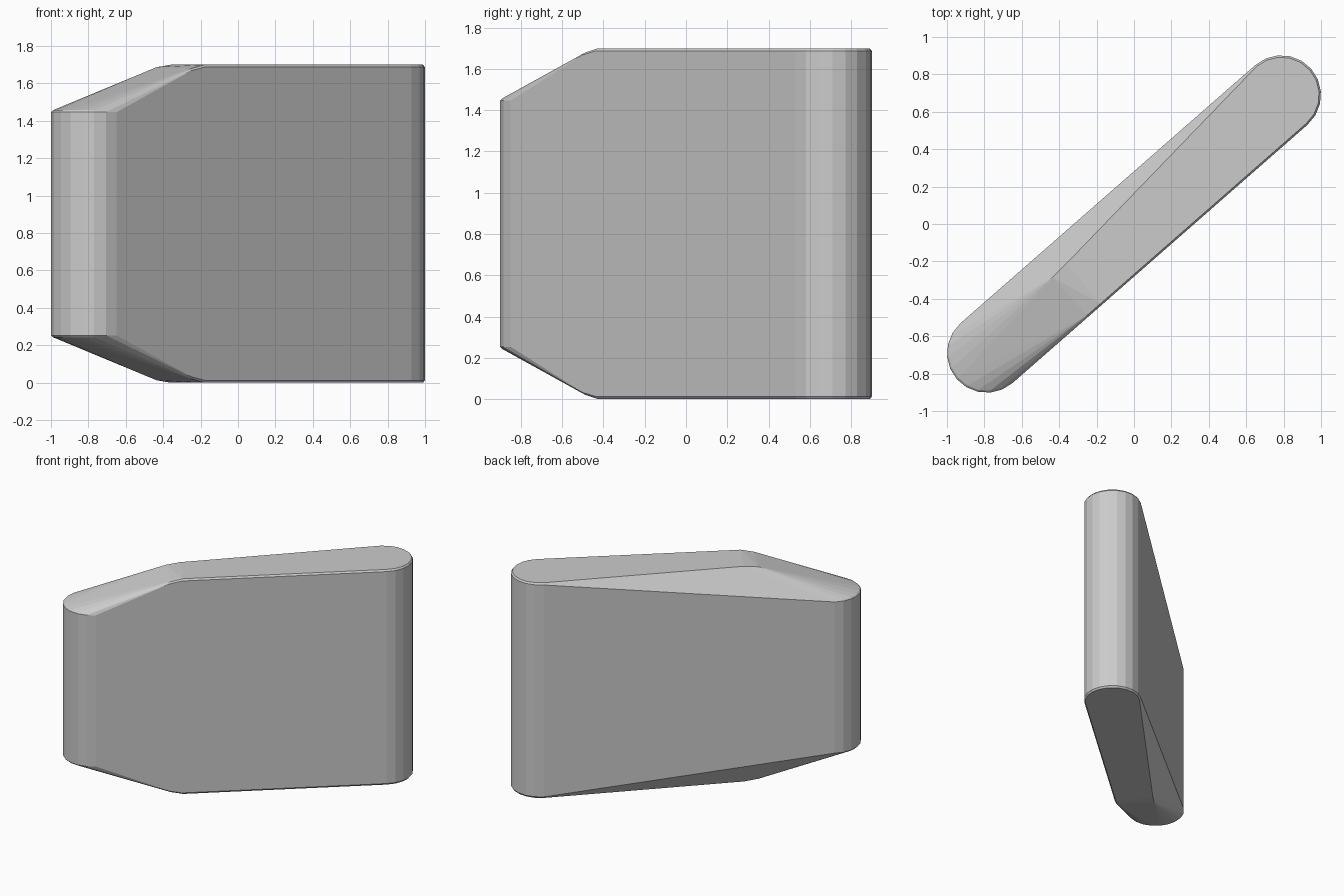
import bpy, bmesh
from math import sin, cos, pi, atan2, radians

if "Cube" in bpy.data.objects:
    bpy.data.objects.remove(bpy.data.objects["Cube"])

HEIGHT = 1.7
CX, CY, R = 0.788, 0.69, 0.212        # end-cap centre and radius
ANGLE = atan2(CY, CX)


def cap(side, r, z):
    """Half-round end of the diagonal slab, side = 1 (back right) or -1."""
    start = ANGLE - pi / 2 + (pi if side < 0 else 0)
    return [(side * CX + r * cos(start + pi * i / 10),
             side * CY + r * sin(start + pi * i / 10), z) for i in range(11)]


def front_face(x, z, inset=0):
    """Point on the flat front side of the slab."""
    r = R - inset
    x0, y0 = r * sin(ANGLE), -r * cos(ANGLE)
    return (x, y0 + (x - x0) * CY / CX, z)


# Upper half: tall end, low end and the ridge where the top slopes down
upper = cap(1, R, 1.687) + cap(1, R - 0.01, HEIGHT)
upper += cap(-1, R, 1.447) + cap(-1, R - 0.01, 1.457)
upper += [front_face(-0.25, 1.668), front_face(-0.18, 1.687),
          front_face(-0.25, 1.68, 0.01), front_face(-0.18, HEIGHT, 0.01),
          (-0.435, -0.285, 1.687), (-0.36, -0.21, HEIGHT)]

# Mirror to the lower half and wrap in a hull
bm = bmesh.new()
for x, y, z in upper:
    bm.verts.new((x, y, z))
    bm.verts.new((x, y, HEIGHT - z))
res = bmesh.ops.convex_hull(bm, input=bm.verts[:])
loose = [v for v in bm.verts if not v.link_faces]
bmesh.ops.delete(bm, geom=loose, context='VERTS')
bmesh.ops.dissolve_limit(bm, angle_limit=radians(0.5),
                         verts=bm.verts[:], edges=bm.edges[:])
bmesh.ops.recalc_face_normals(bm, faces=bm.faces[:])

mesh = bpy.data.meshes.new("slab_body")
bm.to_mesh(mesh)
bm.free()
bpy.context.collection.objects.link(bpy.data.objects.new("slab_body", mesh))
